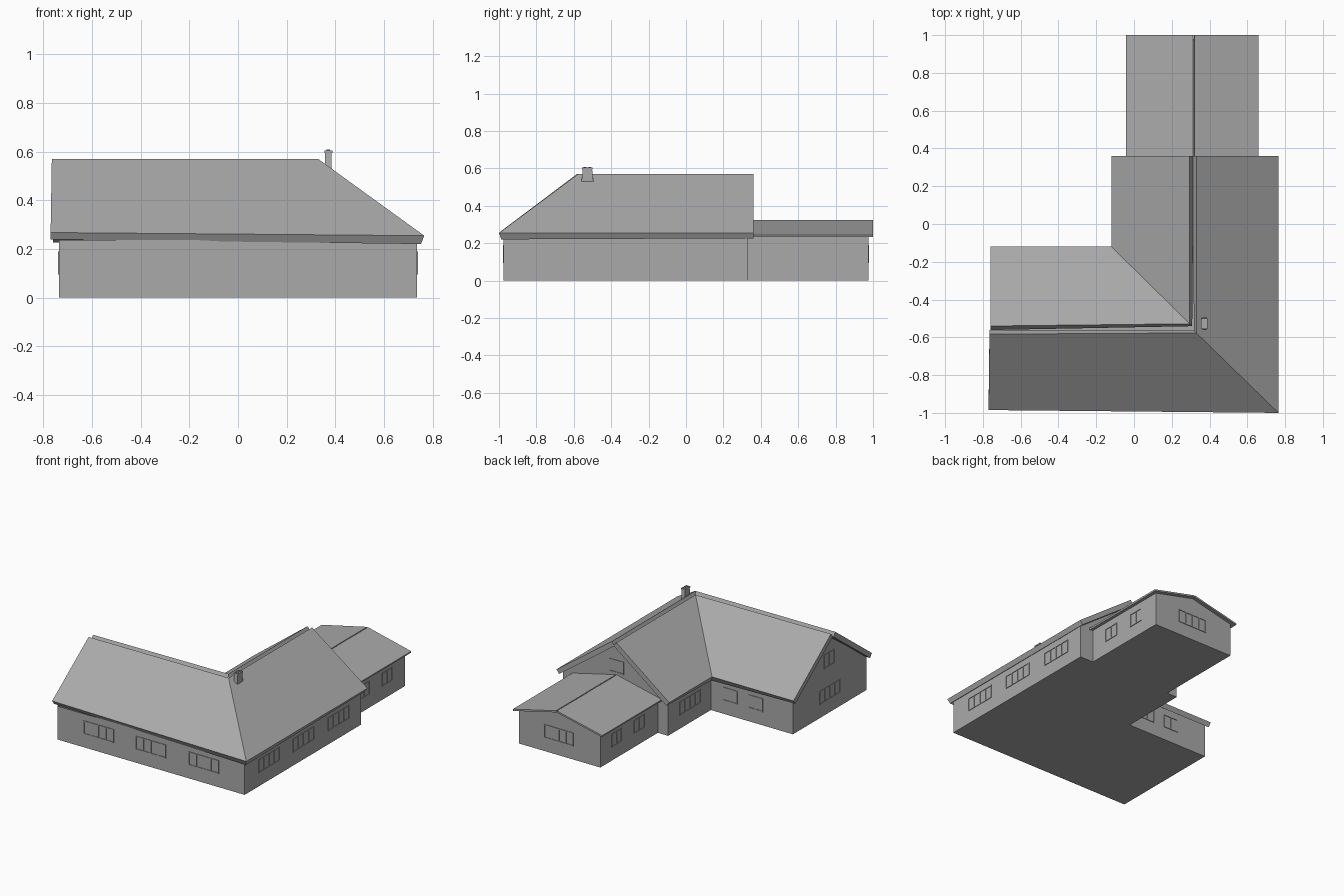
import bpy
import bmesh

if "Cube" in bpy.data.objects:
    bpy.data.objects.remove(bpy.data.objects["Cube"])

GREY = (0.4, 0.4, 0.4, 1)
grey = bpy.data.materials.new("plain_grey")
grey.use_nodes = True
grey.diffuse_color = GREY
grey.node_tree.nodes["Principled BSDF"].inputs["Base Color"].default_value = GREY


def finish(name, bm):
    mesh = bpy.data.meshes.new(name)
    bm.to_mesh(mesh)
    bm.free()
    mesh.materials.append(grey)
    obj = bpy.data.objects.new(name, mesh)
    bpy.context.collection.objects.link(obj)
    return obj


def add_box(bm, low, high, taper=1.0):
    """Axis-aligned box, its top optionally narrowed along y."""
    verts = bmesh.ops.create_cube(bm, size=1)["verts"]
    for v in verts:
        if v.co.z > 0:
            v.co.y *= taper
        for i in range(3):
            v.co[i] = (low[i] + high[i]) / 2 + v.co[i] * (high[i] - low[i])


def walls(name, outline, top, peaks):
    """Upright walls over an outline; peaks maps a wall number to its gable apex."""
    bm = bmesh.new()
    base = [bm.verts.new((x, y, 0)) for x, y in outline]
    head = [bm.verts.new((x, y, top)) for x, y in outline]
    for i in range(len(outline)):
        j = (i + 1) % len(outline)
        face = [base[i], base[j], head[j]]
        if i in peaks:
            face.append(bm.verts.new(peaks[i]))
        bm.faces.new(face + [head[i]])
    bm.faces.new(base[::-1])
    return finish(name, bm)


def roof(name, slopes, thickness):
    """Slopes that share corners are mitred together as one slab."""
    bm = bmesh.new()
    for corners in slopes:
        bm.faces.new([bm.verts.new(c) for c in corners])
    bmesh.ops.remove_doubles(bm, verts=bm.verts, dist=0.001)
    obj = finish(name, bm)
    slab = obj.modifiers.new("slab", "SOLIDIFY")
    slab.thickness = thickness
    slab.offset = -1
    slab.use_even_offset = True


def window(name, along, wall, side, a, b, z0=0.095, z1=0.19, panes=4):
    """Frame of thin bars on a wall running along x or y, proud towards side."""
    bm = bmesh.new()
    bar, proud = 0.006, 0.004
    near, far = sorted((wall - side * proud, wall + side * proud))

    def piece(u0, u1, w0, w1):
        if along == "x":
            add_box(bm, (u0, near, w0), (u1, far, w1))
        else:
            add_box(bm, (near, u0, w0), (far, u1, w1))

    for z in (z0, z1 - bar):
        piece(a, b, z, z + bar)
    for i in range(panes + 1):
        u = a + (b - a - bar) * i / panes
        piece(u, u + bar, z0 + bar, z1 - bar)
    finish(name, bm)


# House walls: L-shaped plan with a gable at each end
F, B, L, R, N, I = -0.975, -0.15, -0.735, 0.735, 0.33, -0.09
walls("house_walls", [(L, F), (R, F), (R, N), (I, N), (I, B), (L, B)], 0.238,
      {2: (0.312, N, 0.54), 5: (L, -0.556, 0.54)})

# Main roof: outer hipped slab and inner valley slab, parted along the ridge
eave, ridge = 0.255, 0.57
hip_low, hip_top = (0.765, -1, eave), (0.33, -0.577, ridge)
roof("outer_roof", [
    [(-0.77, -0.985, 0.268), hip_low, hip_top, (-0.765, -0.583, ridge)],
    [hip_low, (0.765, 0.36, eave), (0.33, 0.36, ridge), hip_top]], 0.035)
valley_low, valley_top = (-0.12, -0.12, eave), (0.295, -0.528, ridge)
roof("inner_roof", [
    [valley_low, (-0.76, -0.12, eave), (-0.76, -0.54, ridge), valley_top],
    [(-0.12, 0.36, eave), valley_low, valley_top, (0.295, 0.36, ridge)]], 0.035)

# Annex
AL, AR, AN = -0.01, 0.63, 0.975
walls("annex_walls", [(AL, N), (AR, N), (AR, AN), (AL, AN)], 0.238,
      {0: (0.315, N, 0.312), 2: (0.315, AN, 0.312)})
roof("annex_roof_right", [[(0.66, N, 0.245), (0.66, 1, 0.245),
                           (0.32, 1, 0.325), (0.32, N, 0.325)]], 0.012)
roof("annex_roof_left", [[(-0.042, 1, 0.245), (-0.042, N, 0.245),
                          (0.313, N, 0.325), (0.313, 1, 0.325)]], 0.012)

# Chimney: tapered stack, cap and two flues
bm = bmesh.new()
add_box(bm, (0.358, -0.562, 0.5), (0.385, -0.492, 0.595), 0.72)
add_box(bm, (0.355, -0.555, 0.595), (0.388, -0.499, 0.604))
for y in (-0.54, -0.514):
    add_box(bm, (0.364, y - 0.007, 0.604), (0.379, y + 0.007, 0.609))
finish("chimney", bm)

# Front and right windows
for i, x in enumerate((-0.53, -0.12, 0.295)):
    window(f"front_window_{i + 1}", "x", F, -1, x, x + 0.238)
for i, y in enumerate((-0.82, -0.435, -0.04)):
    window(f"side_window_{i + 1}", "y", R, 1, y, y + 0.238)

# Courtyard windows
window("courtyard_window_long", "y", I, -1, -0.035, 0.2)
for i, x in enumerate((-0.3, -0.5)):
    window(f"courtyard_window_{i + 1}", "x", B, 1, x, x + 0.115, panes=2)

# Gable windows
window("left_gable_window", "y", L, -1, -0.68, -0.445)
window("left_attic_window", "y", L, -1, -0.615, -0.5, 0.33, 0.43, 2)
window("back_attic_window", "x", N, 1, 0.255, 0.37, 0.34, 0.43, 2)

# Annex windows
for i, y in enumerate((0.46, 0.715)):
    window(f"annex_right_window_{i + 1}", "y", AR, 1, y, y + 0.115, panes=2)
    window(f"annex_left_window_{i + 1}", "y", AL, -1, y + 0.02, y + 0.135, panes=2)
window("annex_back_window", "x", AN, 1, 0.2, 0.43)
